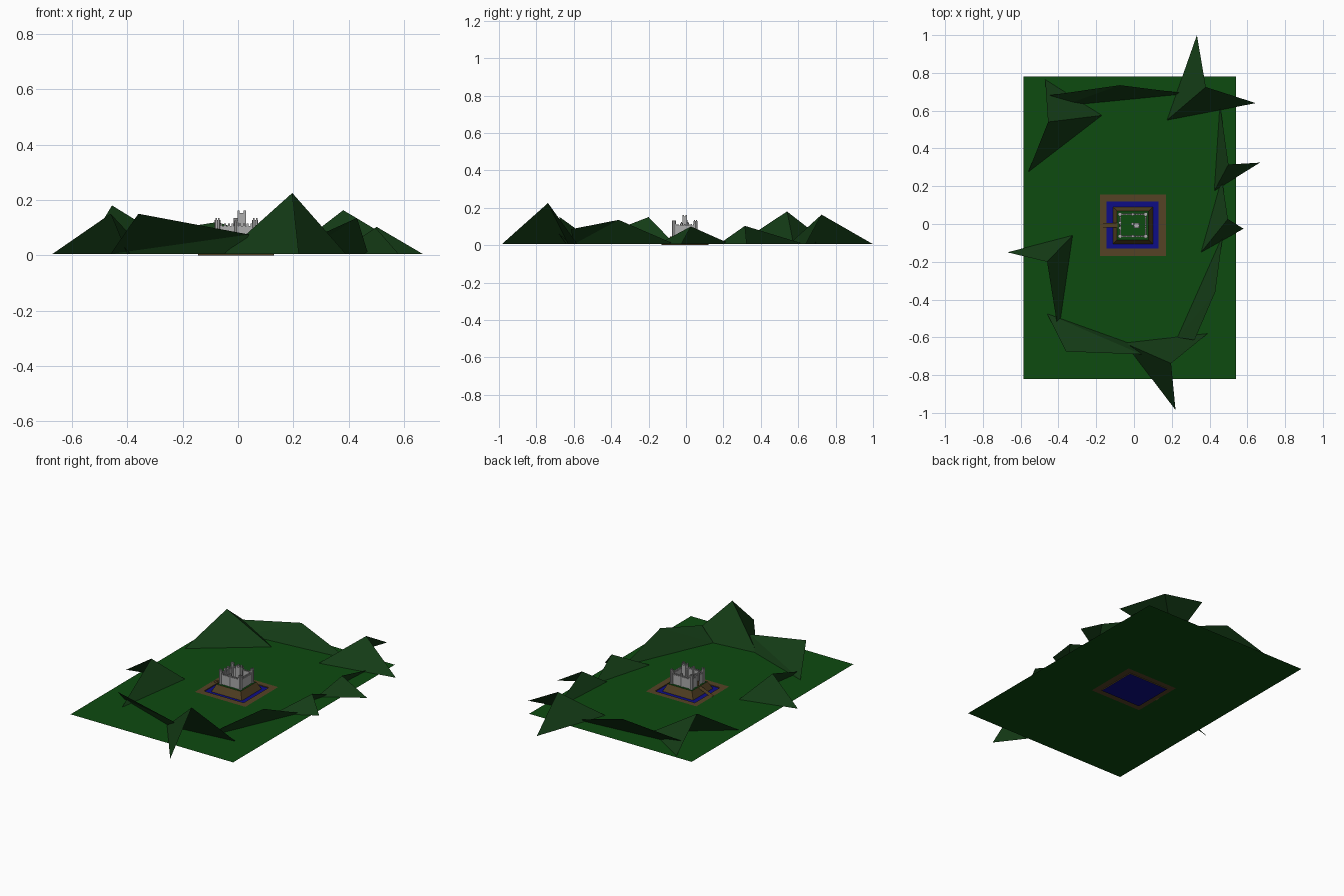
import bpy
import bmesh
import math
from mathutils import Vector

cube = bpy.data.objects.get("Cube")
if cube:
    bpy.data.objects.remove(cube, do_unlink=True)

GROUND = 0.005
MOUND = 0.045
CENTRE = Vector((-0.006, -0.007, 0))


def material(name, red, green, blue):
    mat = bpy.data.materials.new(name)
    mat.use_nodes = True
    mat.diffuse_color = (red, green, blue, 1)
    mat.node_tree.nodes["Principled BSDF"].inputs["Base Color"].default_value = (red, green, blue, 1)
    return mat


grass = material("grass_green", 0.004, 0.07, 0.005)
forest = material("mountain_green", 0.007, 0.045, 0.008)
earth = material("earth_brown", 0.09, 0.055, 0.018)
water = material("water_blue", 0.004, 0.004, 0.24)
stone = material("stone_grey", 0.42, 0.42, 0.42)


def finish(name, bm, *mats):
    mesh = bpy.data.meshes.new(name)
    bm.to_mesh(mesh)
    bm.free()
    obj = bpy.data.objects.new(name, mesh)
    bpy.context.collection.objects.link(obj)
    for mat in mats:
        mesh.materials.append(mat)
    return obj


def sheet(name, points, mat):
    """Open fan of triangles around the first point, facing upward."""
    bm = bmesh.new()
    verts = [bm.verts.new(p) for p in points]
    for a, b in zip(verts[1:], verts[2:]):
        face = bm.faces.new((verts[0], a, b))
        face.normal_update()
        if face.normal.z < 0:
            face.normal_flip()
    return finish(name, bm, mat)


def peak(name, apex, shared, end_a, end_b):
    """Mountain of two slopes that share one edge, open behind."""
    down = [(x, y, GROUND) for x, y in (end_a, shared, end_b)]
    return sheet(name, [apex] + down, forest)


def rect(x0, x1, y0, y1, z):
    return [(x0, y0, z), (x1, y0, z), (x1, y1, z), (x0, y1, z)]


def loft(name, loops, mats, cap=False, cap_index=0):
    """Bridge a stack of matching loops, with an optional lid."""
    bm = bmesh.new()
    rings = [[bm.verts.new(p) for p in loop] for loop in loops]
    for low, high in zip(rings, rings[1:]):
        n = len(low)
        for i in range(n):
            j = (i + 1) % n
            bm.faces.new((low[i], low[j], high[j], high[i]))
    if cap:
        bm.faces.new(rings[-1]).material_index = cap_index
    return finish(name, bm, *mats)


def add_box(bm, x, y, z, sx, sy, sz):
    """Box standing on z, centred on x and y."""
    made = bmesh.ops.create_cube(bm, size=1)["verts"]
    for v in made:
        v.co = Vector((x + v.co.x * sx, y + v.co.y * sy, z + (v.co.z + 0.5) * sz)) + CENTRE


def add_tower(bm, x, y, z, radius, height):
    made = bmesh.ops.create_cone(bm, cap_ends=True, segments=8, radius1=radius,
                                 radius2=radius, depth=height)["verts"]
    bmesh.ops.translate(bm, verts=made, vec=CENTRE + Vector((x, y, z + height / 2)))


# Meadow, moat bank, water and castle mound
bank = rect(-0.18, 0.17, -0.17, 0.155, GROUND)
moat = rect(-0.145, 0.13, -0.13, 0.12, 0)
loft("meadow", [rect(-0.585, 0.54, -0.82, 0.78, GROUND), bank], [grass])
loft("moat_bank", [bank, rect(-0.145, 0.13, -0.13, 0.12, GROUND), moat], [earth])
loft("moat_water", [moat], [water], cap=True)
loft("castle_mound", [rect(-0.112, 0.1, -0.105, 0.09, 0),
                      rect(-0.09, 0.078, -0.085, 0.07, MOUND)], [earth, grass], True, 1)

# Open mountains around the valley
peak("front_mountain", (0.196, -0.738, 0.225), (-0.05, -0.63), (0.22, -0.985), (0.39, -0.58))
peak("left_mountain", (-0.46, -0.2, 0.15), (-0.325, -0.06), (-0.67, -0.15), (-0.4, -0.575))
peak("right_mountain", (0.497, 0.026, 0.1), (0.355, -0.15), (0.58, -0.025), (0.465, 0.24))
peak("far_right_mountain", (0.5, 0.315, 0.103), (0.425, 0.175), (0.667, 0.325), (0.455, 0.635))
peak("back_right_mountain", (0.38, 0.725, 0.163), (0.175, 0.55), (0.333, 1.0), (0.645, 0.64))
peak("back_left_mountain", (-0.455, 0.54, 0.18), (-0.17, 0.575), (-0.56, 0.275), (-0.47, 0.765))

# Long ridges joining the mountains
sheet("front_ridge", [(-0.46, -0.475, GROUND), (-0.36, -0.675, 0.15),
                      (0.04, -0.69, 0.075), (0, -0.64, GROUND)], forest)
sheet("right_ridge", [(0.23, -0.6, GROUND), (0.32, -0.615, 0.085),
                      (0.43, -0.36, 0.135), (0.47, -0.06, GROUND)], forest)
sheet("back_ridge", [(-0.38, 0.625, GROUND), (-0.455, 0.68, 0.06),
                     (-0.075, 0.735, 0.12), (0.28, 0.69, GROUND)], forest)

# Castle curtain walls with battlements
HX, HY = 0.068, 0.058
WALL = 0.06
bm = bmesh.new()
for side in (-1, 1):
    add_box(bm, 0, side * HY, MOUND, 2 * HX, 0.008, WALL)
    add_box(bm, side * HX, 0, MOUND, 0.008, 2 * HY, WALL)
    for i in range(-4, 5):
        add_box(bm, i * HX / 5, side * HY, MOUND + WALL, 0.007, 0.008, 0.009)
        add_box(bm, side * HX, i * HY / 5, MOUND + WALL, 0.008, 0.006, 0.009)
finish("curtain_walls", bm, stone)

# Corner towers, wall turrets, crowned with merlons
bm = bmesh.new()
spots = [(sx * HX, sy * HY, 0.011, 0.083) for sx in (-1, 1) for sy in (-1, 1)]
spots += [(0, sy * HY, 0.008, 0.073) for sy in (-1, 1)]
spots += [(-HX, sy * 0.014, 0.008, 0.073) for sy in (-1, 1)]
for x, y, radius, height in spots:
    add_tower(bm, x, y, MOUND, radius, height)
    for k in range(4):
        turn = math.tau * (k + 0.5) / 4
        add_box(bm, x + radius * 0.65 * math.cos(turn), y + radius * 0.65 * math.sin(turn),
                MOUND + height, 0.005, 0.005, 0.007)
finish("towers", bm, stone)

# Keep with a stair turret
bm = bmesh.new()
add_box(bm, 0.019, 0, MOUND, 0.03, 0.026, 0.108)
for sx in (-1, 1):
    for sy in (-1, 1):
        add_box(bm, 0.019 + sx * 0.011, sy * 0.009, MOUND + 0.108, 0.008, 0.008, 0.009)
add_tower(bm, -0.002, 0.007, MOUND, 0.008, 0.09)
finish("keep", bm, stone)

# Gate and sloping bridge on the left-hand side of the plan
bm = bmesh.new()
add_box(bm, -HX - 0.004, 0, MOUND, 0.004, 0.016, 0.03)
finish("gate", bm, earth)
loft("bridge", [[(-0.18, y, GROUND + 0.001), (-0.085, y, MOUND + 0.001),
                 (-0.085, y, MOUND - 0.004), (-0.18, y, GROUND - 0.003)]
                for y in (0.006, -0.018)], [earth])
